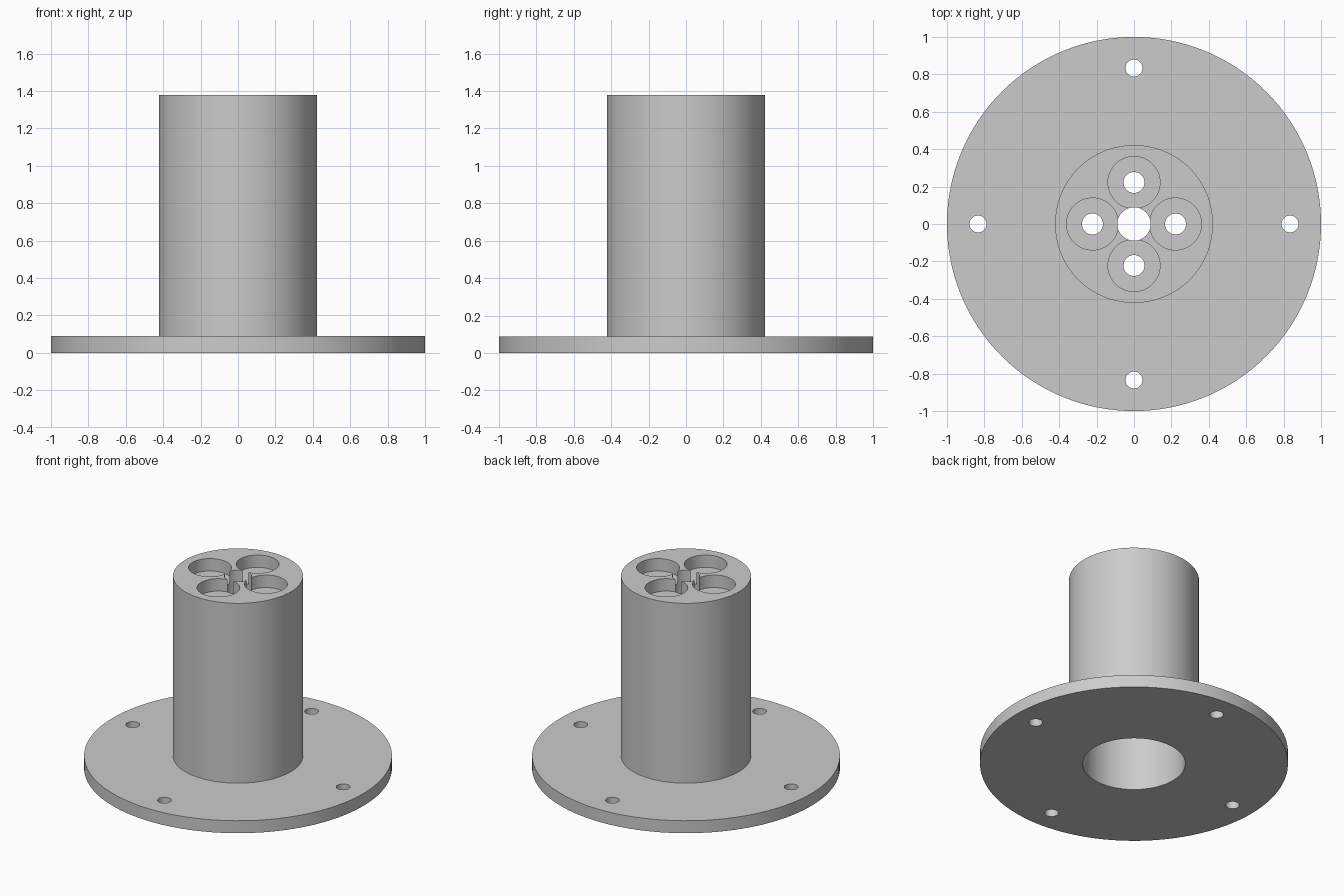
import bpy, bmesh
from math import pi, cos, sin
from mathutils import Vector

default_cube = bpy.data.objects.get("Cube")
if default_cube:
    bpy.data.objects.remove(default_cube, do_unlink=True)

# Main dimensions
HEIGHT, FLANGE_TOP = 1.378, 0.089
COLUMN_R, BORE_R = 0.422, 0.333
LID_BOTTOM = HEIGHT - 0.2
POCKET_FLOOR = HEIGHT - 0.089

grey = bpy.data.materials.new("plain grey")
colour = (0.6, 0.6, 0.6, 1)
grey.diffuse_color = colour
grey.use_nodes = True
grey.node_tree.nodes["Principled BSDF"].inputs["Base Color"].default_value = colour


def revolve(name, profile, steps, centre=(0, 0)):
    """Turn a (radius, height) profile around a vertical axis."""
    bm = bmesh.new()
    verts = [bm.verts.new((r, 0, z)) for r, z in profile]
    edges = [bm.edges.new(pair) for pair in zip(verts, verts[1:])]
    bmesh.ops.spin(bm, geom=verts + edges, cent=(0, 0, 0), axis=(0, 0, 1),
                   angle=2 * pi, steps=steps)
    bmesh.ops.remove_doubles(bm, verts=bm.verts[:], dist=1e-5)
    bmesh.ops.recalc_face_normals(bm, faces=bm.faces[:])
    bmesh.ops.translate(bm, verts=bm.verts[:], vec=Vector((*centre, 0)))
    mesh = bpy.data.meshes.new(name)
    bm.to_mesh(mesh)
    bm.free()
    mesh.materials.append(grey)
    obj = bpy.data.objects.new(name, mesh)
    bpy.context.collection.objects.link(obj)
    return obj


def drill(name, radius, low, high, centre=(0, 0)):
    return revolve(name, [(0, low), (radius, low), (radius, high), (0, high)], 48, centre)


# Flange and hollow column turned as one body
body = revolve("flanged_column", [
    (0, LID_BOTTOM), (BORE_R, LID_BOTTOM), (BORE_R, 0), (1, 0), (1, FLANGE_TOP),
    (COLUMN_R, FLANGE_TOP), (COLUMN_R, HEIGHT), (0, HEIGHT)], 128)

# Central hole, four stepped lid pockets and four flange bolt holes
cutters = [drill("centre_hole_cutter", 0.089, LID_BOTTOM - 0.1, HEIGHT + 0.1)]
for i in range(4):
    dx, dy = cos(i * pi / 2), sin(i * pi / 2)
    cutters.append(revolve("pocket_cutter", [
        (0, LID_BOTTOM - 0.1), (0.056, LID_BOTTOM - 0.1), (0.056, POCKET_FLOOR),
        (0.139, POCKET_FLOOR), (0.139, HEIGHT + 0.1), (0, HEIGHT + 0.1)],
        64, (0.222 * dx, 0.222 * dy)))
    cutters.append(drill("bolt_hole_cutter", 0.045, -0.1, FLANGE_TOP + 0.1,
                         (0.834 * dx, 0.834 * dy)))

for cutter in cutters:
    cutter.hide_render = True
    cut = body.modifiers.new(cutter.name, "BOOLEAN")
    cut.operation = "DIFFERENCE"
    cut.solver = "EXACT"
    cut.object = cutter

# Bake the cuts and remove the helpers
graph = bpy.context.evaluated_depsgraph_get()
finished = bpy.data.meshes.new_from_object(body.evaluated_get(graph))
body.modifiers.clear()
body.data = finished
finished.name = "flanged_column"
for cutter in cutters:
    bpy.data.objects.remove(cutter, do_unlink=True)

bpy.ops.object.select_all(action="DESELECT")
body.select_set(True)
bpy.context.view_layer.objects.active = body
bpy.ops.object.shade_smooth_by_angle(angle=pi / 6)
